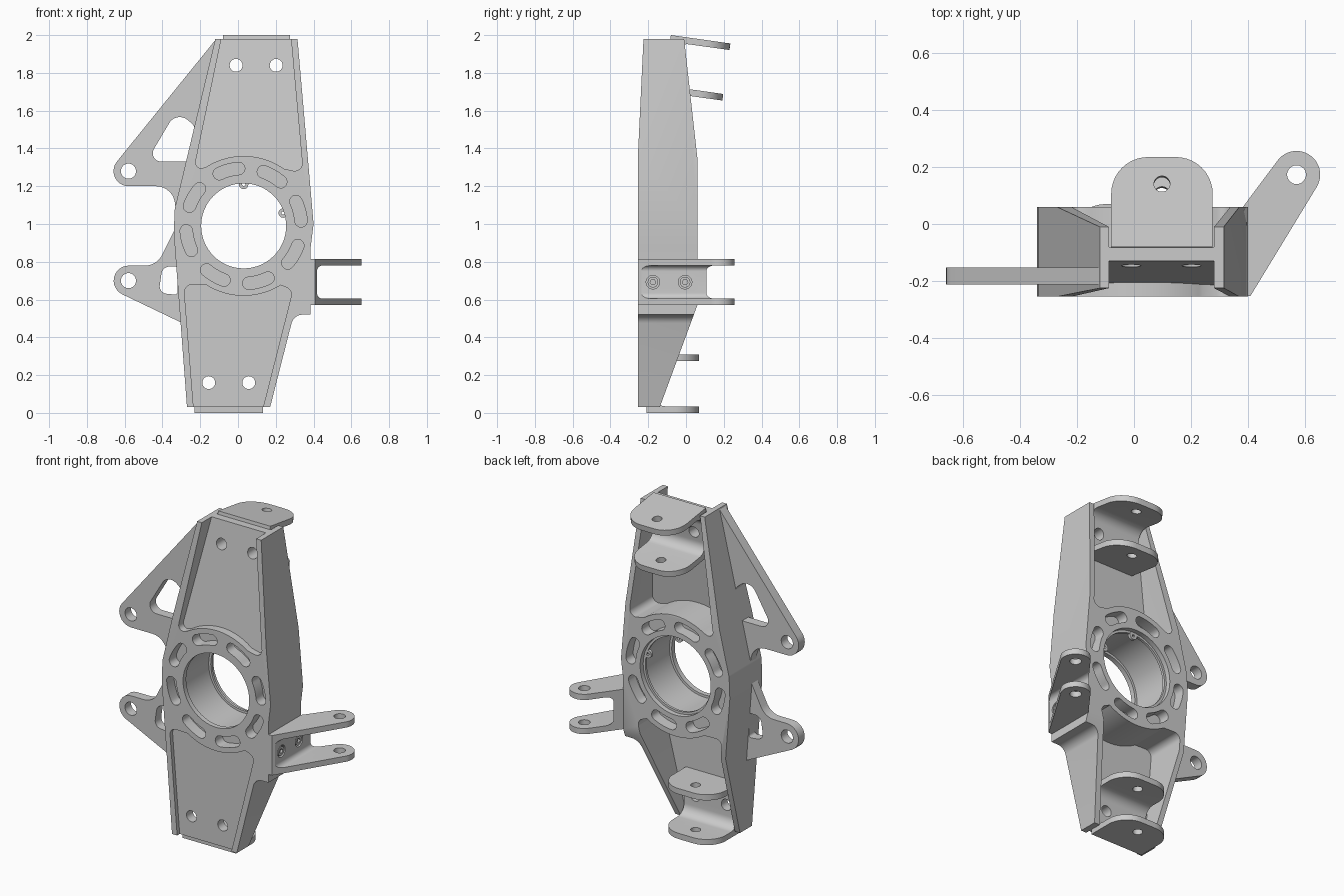
import bpy, bmesh
from math import pi, sin, cos, tan, atan2, radians
from mathutils import Vector, Matrix
from mathutils.geometry import convex_hull_2d

if "Cube" in bpy.data.objects:
    bpy.data.objects.remove(bpy.data.objects["Cube"])

metal = bpy.data.materials.new("light grey metal")
metal.use_nodes = True
GREY = (0.6, 0.6, 0.6, 1)
metal.diffuse_color = GREY
next(n for n in metal.node_tree.nodes if n.type == "BSDF_PRINCIPLED").inputs["Base Color"].default_value = GREY

HUB = Vector((0.03, 0.99))


def arc(c, r, a0, a1, n=24):
    return [(c[0] + r * cos(a0 + (a1 - a0) * i / n), c[1] + r * sin(a0 + (a1 - a0) * i / n)) for i in range(n + 1)]


def circle(x, y, r, n=48):
    return arc((x, y), r, 0, 2 * pi, n)[:-1]


def hull(pts):
    return [pts[i] for i in convex_hull_2d([Vector(p) for p in pts])]


def rounded(corners, n=10):
    """Polygon whose (x, y, radius) corners become arcs."""
    out = []
    for i, c in enumerate(corners):
        p = Vector(c[:2])
        if len(c) < 3:
            out.append(tuple(p))
            continue
        u = (Vector(corners[i - 1][:2]) - p).normalized()
        v = (Vector(corners[(i + 1) % len(corners)][:2]) - p).normalized()
        half = u.angle(v) / 2
        centre = p + (u + v).normalized() * c[2] / sin(half)
        s = p + u * c[2] / tan(half) - centre
        e = p + v * c[2] / tan(half) - centre
        a = atan2(s.y, s.x)
        d = (atan2(e.y, e.x) - a + pi) % (2 * pi) - pi
        out += arc(centre, c[2], a, a + d, n)
    return out


def prism(name, pts, axis, lo, hi):
    """Extrude a 2D outline along an axis; an end may be a function of the second coordinate."""
    place = {"x": lambda a, b, d: (d, a, b), "y": lambda a, b, d: (a, d, b), "z": lambda a, b, d: (a, b, d)}[axis]
    bm = bmesh.new()
    ends = []
    for e in (lo, hi):
        ends.append([bm.verts.new(place(a, b, e(b) if callable(e) else e)) for a, b in pts])
        bm.faces.new(ends[-1])
    n = len(pts)
    for i in range(n):
        j = (i + 1) % n
        bm.faces.new((ends[0][i], ends[0][j], ends[1][j], ends[1][i]))
    bmesh.ops.recalc_face_normals(bm, faces=bm.faces)
    mesh = bpy.data.meshes.new(name)
    bm.to_mesh(mesh)
    bm.free()
    mesh.materials.append(metal)
    ob = bpy.data.objects.new(name, mesh)
    bpy.context.collection.objects.link(ob)
    return ob


def combine(ob, tool, op="DIFFERENCE"):
    mod = ob.modifiers.new("combine", "BOOLEAN")
    mod.operation, mod.solver, mod.object = op, "EXACT", tool
    bpy.context.view_layer.objects.active = ob
    bpy.ops.object.modifier_apply(modifier=mod.name)
    bpy.data.objects.remove(tool)


def cut(ob, pts, axis, lo, hi):
    combine(ob, prism("cutter", pts, axis, lo, hi))


# Upright body: front outline crossed with side profile
body = prism("upright_body", rounded([
    (-0.12, 1.98), (-0.335, 1.08, 0.1), (-0.34, 0.95, 0.1), (-0.27, 0.03), (0.17, 0.03),
    (0.295, 0.52, 0.06), (0.385, 0.52), (0.385, 0.88), (0.40, 1.0), (0.315, 1.98)]), "y", -0.4, 0.3)
combine(body, prism("side_profile", [
    (-0.255, 0), (-0.255, 1.35), (-0.225, 1.98), (-0.22, 2.1), (-0.02, 2.1), (-0.01, 1.98),
    (0.06, 1.35), (0.06, 0.57), (-0.15, 0)], "x", -1, 1), "INTERSECT")

# Front and back pockets leave a thin web between the side walls
upper_pocket = rounded([(-0.063, 2.1), (-0.235, 1.28, 0.03)]
                       + arc(HUB, 0.37, radians(122), radians(55)) + [(0.345, 1.27, 0.04), (0.27, 2.1)])
lower_pocket = rounded([(-0.225, -0.1), (-0.287, 0.68, 0.04)]
                       + arc(HUB, 0.37, radians(238), radians(302)) + [(0.29, 0.65, 0.04), (0.10, -0.1)])
cut(body, upper_pocket, "y", -0.5, lambda z: -0.13 - 0.12 * (1.98 - z))
cut(body, upper_pocket, "y", lambda z: -0.08 - 0.12 * (1.98 - z), 0.5)
cut(body, lower_pocket, "y", -0.5, -0.23)
cut(body, lower_pocket, "y", -0.19, 0.5)

# Bearing bore with a front lip
cut(body, circle(*HUB, 0.225, 64), "y", -0.5, 0.5)
cut(body, circle(*HUB, 0.24, 64), "y", -0.225, 0.5)

# Ring of blind curved slots on both hub faces
for k in range(8):
    a, h, w, r = radians(15 + 45 * k), radians(10), 0.033, 0.305
    tips = [HUB + r * Vector((cos(a + s * h), sin(a + s * h))) for s in (1, -1)]
    slot = (arc(HUB, r + w, a - h, a + h, 8) + arc(tips[0], w, a + h, a + h + pi, 10)[1:-1]
            + arc(HUB, r - w, a + h, a - h, 8) + arc(tips[1], w, a - h + pi, a - h + 2 * pi, 10)[1:-1])
    cut(body, slot, "y", -0.5, -0.185)
    cut(body, slot, "y", -0.01, 0.5)


# Clevises: U profile crossed with a rounded plate outline
def clevis(name, length, height, half_width, matrix):
    t, wall = 0.035, 0.04
    ob = prism(name, rounded([
        (0, 0), (length, 0), (length, -t), (wall, -t, 0.06), (wall, t - height, 0.06),
        (length, t - height), (length, -height), (0, -height)]), "x", -half_width, half_width)
    combine(ob, prism("plan", rounded([
        (-half_width, -0.1), (-half_width, length, 0.13), (half_width, length, 0.13), (half_width, -0.1)]),
        "z", -1, 1), "INTERSECT")
    cut(ob, circle(0, length - 0.095, 0.028, 32), "z", -1, 1)
    ob.data.transform(matrix)
    return ob


upper_clevis = clevis("upper_clevis", 0.318, 0.305, 0.178,
                      Matrix.Translation((0.098, -0.08, 2.0)) @ Matrix.Rotation(radians(-8), 4, "X"))
lower_clevis = clevis("lower_clevis", 0.28, 0.31, 0.181, Matrix.Translation((-0.048, -0.21, 0.31)))

# Bolt holes through web and clevis
for ob, z, xs in ((upper_clevis, 1.84, (-0.01, 0.202)), (lower_clevis, 0.16, (-0.155, 0.057))):
    for x in xs:
        for part in (body, ob):
            cut(part, circle(x, z, 0.034, 32), "y", -0.5, 0.5)

# Side arms with eyes and lightening windows
upper_arm = prism("upper_side_arm", rounded([
    (-0.115, 1.98), (-0.747, 1.2, 0.08), (-0.345, 1.2, 0.1), (-0.325, 1.04), (-0.30, 1.1), (-0.11, 1.95)]),
    "y", -0.212, -0.153)
cut(upper_arm, rounded([(-0.485, 1.33, 0.045), (-0.325, 1.60, 0.065), (-0.23, 1.52, 0.03), (-0.262, 1.33, 0.02)]),
    "y", -0.5, 0.5)
lower_arm = prism("lower_side_arm", rounded([
    (-0.335, 0.97), (-0.43, 0.78, 0.1), (-0.931, 0.78, 0.08), (-0.30, 0.478), (-0.28, 0.5), (-0.31, 0.95)]),
    "y", -0.212, -0.153)
cut(lower_arm, rounded([(-0.42, 0.635, 0.04), (-0.32, 0.625, 0.015), (-0.32, 0.775, 0.015), (-0.40, 0.775, 0.045)]),
    "y", -0.5, 0.5)
for ob, z in ((upper_arm, 1.28), (lower_arm, 0.70)):
    cut(ob, circle(-0.58, z, 0.04, 32), "y", -0.5, 0.5)

# Steering fork on the left side
fork = prism("steering_fork", rounded([
    (0.38, 0.57), (0.7, 0.57), (0.7, 0.605), (0.418, 0.605, 0.03), (0.418, 0.78, 0.03), (0.7, 0.78),
    (0.7, 0.815), (0.38, 0.815)]), "y", -0.5, 0.5)
combine(fork, prism("plan", hull(circle(0.57, 0.173, 0.083) + [(0.382, -0.253), (0.408, -0.253), (0.382, 0.06)]),
                    "z", 0, 1), "INTERSECT")
cut(fork, circle(0.57, 0.173, 0.033, 32), "z", 0, 1)
for y in (-0.175, -0.005):
    cut(fork, circle(y, 0.692, 0.036, 32), "x", 0.398, 0.5)
    bolt = prism("fork_bolt", circle(y, 0.692, 0.028, 24), "x", 0.39, 0.416)
    cut(bolt, circle(y, 0.692, 0.015, 6), "x", 0.403, 0.5)

# Snap ring with two lugs at the back of the bore
ring = prism("snap_ring", circle(*HUB, 0.245, 64), "y", 0.015, 0.03)
cut(ring, circle(*HUB, 0.226, 64), "y", -0.5, 0.5)
for a in (radians(90), radians(18)):
    c = HUB + 0.22 * Vector((cos(a), sin(a)))
    lug = prism("snap_ring_lug", circle(*c, 0.025, 20), "y", 0.014, 0.031)
    cut(lug, circle(*c, 0.009, 12), "y", -0.5, 0.5)

# Smooth curved faces, keep edges crisp
bpy.ops.object.select_all(action="DESELECT")
for ob in bpy.context.collection.objects:
    if ob.type == "MESH" and metal.name in ob.data.materials:
        ob.select_set(True)
        bpy.context.view_layer.objects.active = ob
bpy.ops.object.shade_smooth_by_angle(angle=radians(25))
